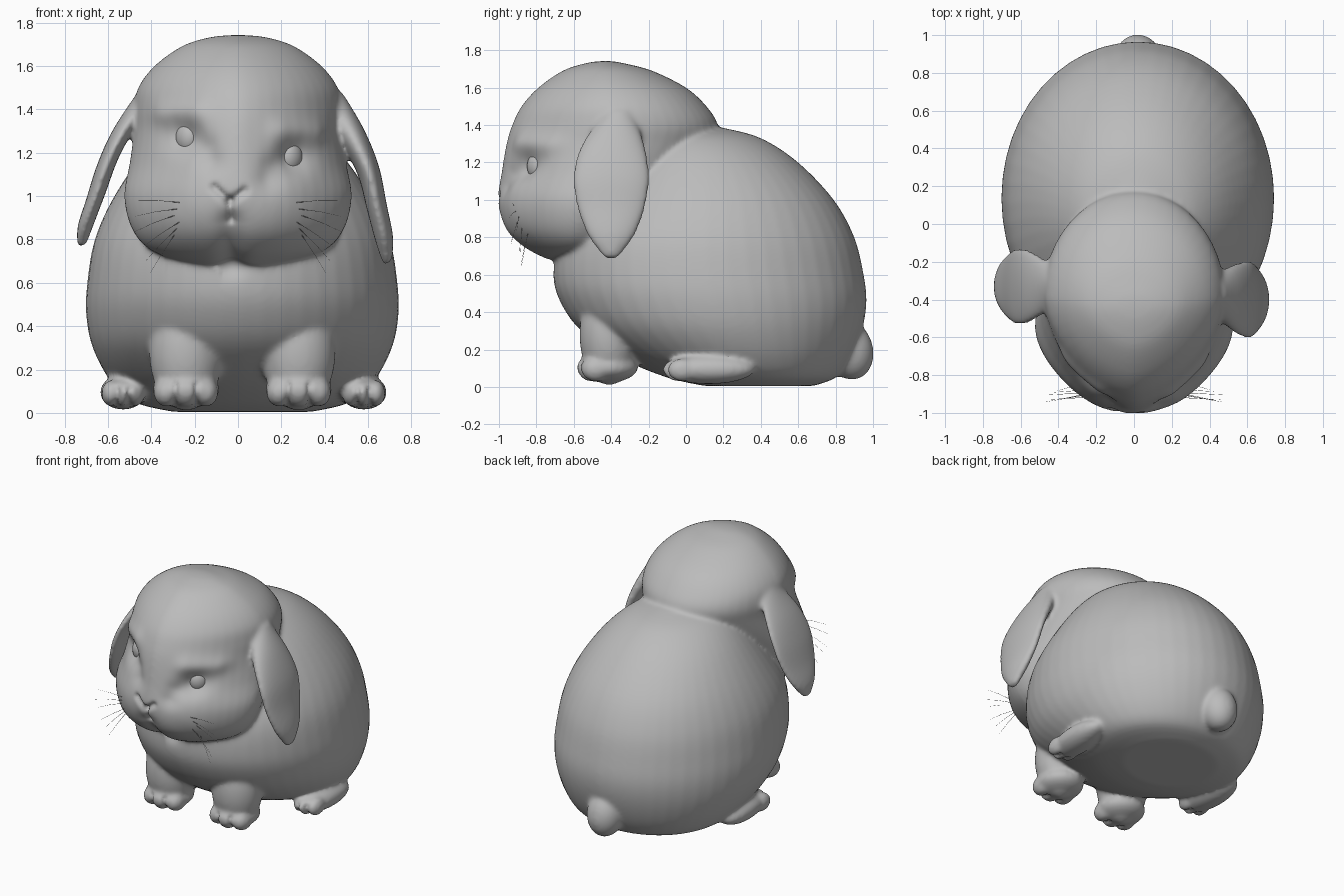
import bpy
import math
from mathutils import Vector
from mathutils.bvhtree import BVHTree

cube = bpy.data.objects.get("Cube")
if cube:
    bpy.data.objects.remove(cube, do_unlink=True)

grey = bpy.data.materials.new("clay grey")
grey.use_nodes = True
COLOUR = (0.5, 0.5, 0.5, 1)
grey.diffuse_color = COLOUR
grey.node_tree.nodes["Principled BSDF"].inputs["Base Color"].default_value = COLOUR

SIDES = 48
parts = []


def add_object(name, data):
    obj = bpy.data.objects.new(name, data)
    bpy.context.collection.objects.link(obj)
    data.materials.append(grey)
    return obj


def smooth_stations(rows, steps=5):
    """Catmull-Rom interpolation through rows of numbers."""
    out = []
    for i in range(len(rows) - 1):
        a, b = rows[max(i - 1, 0)], rows[i]
        c, d = rows[i + 1], rows[min(i + 2, len(rows) - 1)]
        for s in range(steps):
            t = s / steps
            out.append([q + t * (r - p + t * (2 * p - 5 * q + 4 * r - u
                        + t * (3 * (q - r) + u - p))) / 2
                        for p, q, r, u in zip(a, b, c, d)])
    return out + [list(rows[-1])]


def loft(name, rings):
    verts = [v for ring in rings for v in ring]
    n = SIDES
    faces = [(r * n + i, r * n + (i + 1) % n, (r + 1) * n + (i + 1) % n, (r + 1) * n + i)
             for r in range(len(rings) - 1) for i in range(n)]
    faces += [tuple(reversed(range(n))), tuple(range(len(verts) - n, len(verts)))]
    mesh = bpy.data.meshes.new(name)
    mesh.from_pydata(verts, [], faces)
    parts.append(add_object(name, mesh))


def power(value, p):
    return math.copysign(abs(value) ** p, value)


def level_loft(name, rows, x, front_power):
    """Rows of height, front y, back y and half width."""
    rings = []
    for z, front, back, half in smooth_stations(rows):
        mid, depth, ring = (front + back) / 2, (back - front) / 2, []
        for i in range(SIDES):
            a = math.tau * i / SIDES
            p = front_power if math.sin(a) < 0 else 1
            ring.append((x + half * power(math.cos(a), p),
                         mid + depth * power(math.sin(a), p), z))
        rings.append(ring)
    loft(name, rings)


def ear(name, rows):
    """Rows of centre x, y, z, half width and half thickness."""
    rings = [[(x + thick * math.sin(a), y + wide * math.cos(a), z + thick * math.sin(a) / 3)
              for a in (math.tau * i / SIDES for i in range(SIDES))]
             for x, y, z, wide, thick in smooth_stations(rows)]
    loft(name, rings)


def ellipsoid(name, centre, size, turn=0, tilt=0, merge=True):
    bpy.ops.mesh.primitive_uv_sphere_add(segments=32, ring_count=20, location=centre,
                                         rotation=(tilt, 0, turn))
    obj = bpy.context.object
    obj.name, obj.scale = name, size
    obj.data.materials.append(grey)
    if merge:
        parts.append(obj)
    else:
        bpy.ops.object.shade_smooth()
    return obj


# Torso and head
level_loft("torso", [(0.005, 0.1, 0.68, 0.32), (0.05, -0.1, 0.8, 0.5), (0.15, -0.34, 0.88, 0.61),
                     (0.3, -0.56, 0.94, 0.69), (0.45, -0.67, 0.965, 0.72), (0.6, -0.71, 0.95, 0.715),
                     (0.8, -0.68, 0.9, 0.68), (1, -0.55, 0.79, 0.59), (1.2, -0.4, 0.6, 0.45),
                     (1.33, -0.3, 0.4, 0.3), (1.385, -0.2, 0.2, 0.14)], 0.02, 1)
level_loft("head", [(0.685, -0.76, -0.5, 0.2), (0.75, -0.87, -0.3, 0.4), (0.85, -0.96, -0.2, 0.49),
                    (1, -1, -0.1, 0.525), (1.15, -0.985, 0.05, 0.5), (1.3, -0.96, 0.15, 0.48),
                    (1.4, -0.93, 0.17, 0.48), (1.5, -0.88, 0.11, 0.46), (1.6, -0.79, 0, 0.385),
                    (1.69, -0.66, -0.18, 0.26), (1.73, -0.54, -0.33, 0.14), (1.742, -0.46, -0.4, 0.04)],
           0, 1.2)

# Drooping ears
ear("left_ear", [(0.42, -0.36, 1.46, 0.08, 0.06), (0.52, -0.39, 1.29, 0.17, 0.06),
                 (0.6, -0.4, 1.12, 0.205, 0.05), (0.64, -0.4, 0.95, 0.18, 0.045),
                 (0.675, -0.4, 0.8, 0.12, 0.04), (0.69, -0.4, 0.69, 0.035, 0.02)])
ear("right_ear", [(-0.41, -0.32, 1.49, 0.08, 0.06), (-0.52, -0.33, 1.32, 0.17, 0.06),
                  (-0.6, -0.33, 1.16, 0.205, 0.05), (-0.655, -0.33, 1, 0.18, 0.045),
                  (-0.7, -0.33, 0.87, 0.12, 0.04), (-0.72, -0.33, 0.77, 0.035, 0.02)])

# Legs, paws and tail
for side, word in ((-1, "right"), (1, "left")):
    x = 0.26 * side + 0.02
    ellipsoid(word + "_foreleg", (x, -0.41, 0.28), (0.17, 0.16, 0.27))
    ellipsoid(word + "_front_paw", (x, -0.42, 0.105), (0.155, 0.165, 0.082))
    x = 0.555 * side + 0.025
    ellipsoid(word + "_hind_foot", (x, 0.12, 0.095), (0.105, 0.25, 0.08), -0.08 * side)
    for k in (-1, 0, 1):
        ellipsoid(word + "_front_toe", (0.26 * side + 0.02 + 0.09 * k, -0.5 + 0.02 * abs(k), 0.095),
                  (0.06, 0.08, 0.068))
        ellipsoid(word + "_hind_toe", (x + 0.055 * k, -0.04 + 0.02 * abs(k), 0.09),
                  (0.045, 0.08, 0.062))
ellipsoid("tail", (0.02, 0.87, 0.2), (0.125, 0.13, 0.165), 0, 0.3)

# Fuse all the parts into one soft skin
bpy.ops.object.select_all(action="DESELECT")
for obj in parts:
    obj.select_set(True)
bpy.context.view_layer.objects.active = parts[0]
bpy.ops.object.join()
rabbit = bpy.context.object
bpy.ops.object.transform_apply(location=True, rotation=True, scale=True)
rabbit.name = "rabbit_body"
remesh = rabbit.modifiers.new("fuse", "REMESH")
remesh.mode, remesh.voxel_size = "VOXEL", 0.0125
soften = rabbit.modifiers.new("soften", "SMOOTH")
soften.factor, soften.iterations = 0.5, 14
for mod in ("fuse", "soften"):
    bpy.ops.object.modifier_apply(modifier=mod)

# Sculpt strokes: from x, z to x, z, brush radius, height, rear limit
EYES = ((-0.25, 1.27), (0.26, 1.18))
strokes = [(-0.11, 1.04, -0.04, 0.975, 0.018, -0.022, -0.8),
           (0.03, 1.025, -0.04, 0.975, 0.018, -0.022, -0.8),
           (-0.04, 0.975, -0.035, 0.88, 0.016, -0.022, -0.8),
           (-0.035, 0.87, -0.03, 0.7, 0.06, -0.035, -0.7),
           (-0.23, 0.9, -0.2, 0.92, 0.15, 0.02, -0.6),
           (0.16, 0.89, 0.22, 0.92, 0.15, 0.02, -0.6)]
for ex, ez in EYES:
    s = math.copysign(1, ex)
    strokes += [(ex - 0.06 * s, ez + 0.12, ex + 0.08 * s, ez + 0.11, 0.06, 0.022, -0.5),
                (ex, ez, ex, ez, 0.075, -0.045, -0.5),
                (ex - 0.1 * s, ez - 0.05, ex - 0.12 * s, ez - 0.1, 0.06, -0.02, -0.6)]
for centre, gap, top, limit in ((0.28, 0.05, 0.13, -0.46), (-0.24, 0.05, 0.13, -0.46),
                                (0.58, 0.03, 0.11, 0), (-0.53, 0.03, 0.11, 0)):
    for k in (-1, 1):
        strokes.append((centre + gap * k, 0.04, centre + gap * k, top, 0.014, -0.016, limit))

mesh = rabbit.data
normals = [v.normal.copy() for v in mesh.vertices]
for v, normal in zip(mesh.vertices, normals):
    if v.co.y > 0:
        continue
    p, push = Vector((v.co.x, v.co.z)), 0
    for ax, az, bx, bz, radius, height, limit in strokes:
        if v.co.y < limit and normal.y < 0.1:
            a, d = Vector((ax, az)), Vector((bx - ax, bz - az))
            t = max(0, min(1, (p - a).dot(d) / max(d.length_squared, 1e-9)))
            push += height * math.exp(-(p - a - d * t).length_squared / radius ** 2)
    v.co += normal * push
bpy.context.view_layer.objects.active = rabbit
rabbit.select_set(True)
bpy.ops.object.shade_smooth()
mesh.update()
skin = BVHTree.FromPolygons([v.co for v in mesh.vertices], [tuple(f.vertices) for f in mesh.polygons])


def on_face(x, z):
    return skin.ray_cast(Vector((x, -2, z)), Vector((0, 1, 0)))[0]


# Eyes set into their sockets
for (ex, ez), word in zip(EYES, ("right", "left")):
    s = math.copysign(1, ex)
    spot = on_face(ex, ez) + Vector((-0.015 * s, 0.015, 0))
    ellipsoid(word + "_eye", spot, (0.06, 0.045, 0.07), 0.8 * s, merge=False)

# Whiskers
curve = bpy.data.curves.new("whiskers", "CURVE")
curve.dimensions, curve.bevel_depth, curve.bevel_resolution = "3D", 0.0015, 0
for s in (-1, 1):
    for k in range(6):
        root = on_face(s * (0.27 + 0.012 * (k % 3)), 0.97 - 0.03 * k)
        angle = 0.15 - 0.22 * k
        reach = Vector((s * math.cos(angle), 0.05 - 0.12 * (k % 2), math.sin(angle))) * 0.19
        line = curve.splines.new("POLY")
        line.points.add(2)
        for i, point in enumerate(line.points):
            t = i / 2
            point.co = (*(root + reach * t + Vector((0, -0.02 * t, -0.02 * t * t))), 1)
            point.radius = 1 - 0.7 * t
add_object("whiskers", curve)
